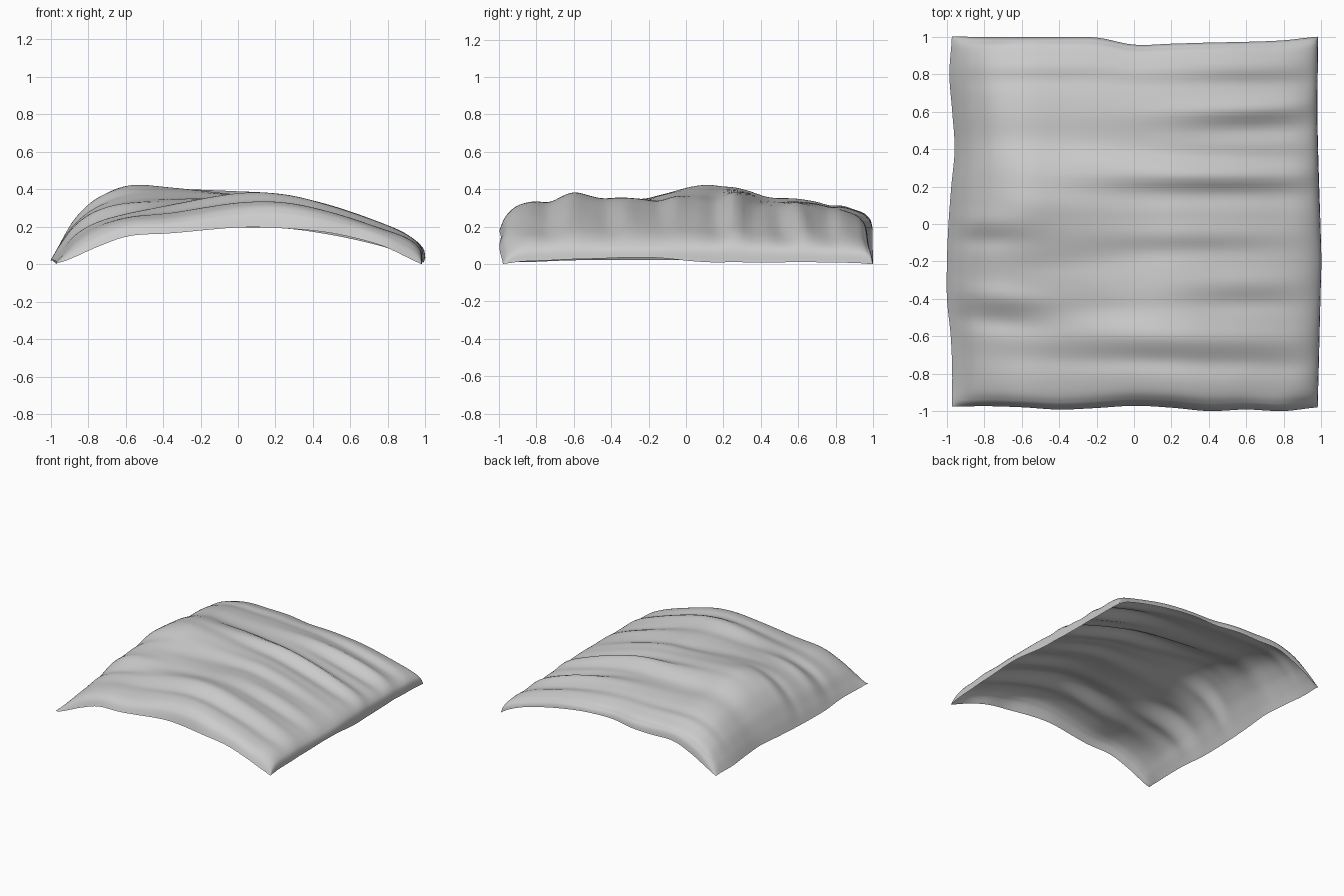
import bpy, math

# Column positions and arched cross-sections, from front hem to back hem
XS = [-1, -.95, -.87, -.75, -.58, -.35, 0, .25, .5, .75, .9, .975, .99]
SECTIONS = [
    (-1.0, [.015, .025, .055, .105, .16, .175, .205, .2, .175, .115, .05, .015, .01]),
    (-.96, [.02, .055, .105, .165, .22, .235, .28, .285, .245, .175, .11, .06, .015]),
    (-.86, [.02, .07, .14, .205, .255, .275, .33, .335, .285, .205, .15, .09, .025]),
    (-.58, [.03, .09, .175, .24, .285, .32, .37, .36, .30, .22, .16, .10, .035]),
    (-.2, [.03, .12, .225, .31, .36, .37, .36, .35, .295, .22, .16, .10, .045]),
    (.12, [.03, .13, .25, .355, .42, .41, .38, .355, .295, .215, .16, .10, .02]),
    (.6, [.03, .115, .22, .315, .358, .35, .34, .32, .27, .20, .145, .09, .02]),
    (.9, [.02, .10, .19, .26, .297, .298, .29, .275, .24, .18, .13, .08, .015]),
    (.98, [.015, .07, .135, .205, .255, .25, .245, .235, .205, .145, .10, .06, .01]),
    (1.0, [.01, .035, .075, .135, .195, .195, .205, .20, .165, .11, .06, .02, .01]),
]
# Folds: y centre, drift with x, x centre, x reach, height, half width
FOLDS = [
    (.26, 0, .4, .7, .038, .055), (.15, 0, .45, .55, -.018, .055),
    (.38, -.03, .3, .7, -.018, .06),
    (-.60, -.02, .3, .8, .022, .07), (-.74, -.02, .3, .8, -.02, .06),
    (-.46, -.1, -.72, .3, .02, .06), (-.60, -.1, -.75, .3, -.02, .06),
    (-.31, 0, .6, .35, .015, .06), (-.43, 0, .6, .35, -.013, .05),
    (.60, .03, .65, .45, .03, .05), (.48, .03, .65, .4, -.022, .05),
    (.86, 0, .6, .5, .012, .06), (.76, 0, .6, .5, -.014, .05),
    (.02, 0, -.85, .25, .015, .06), (-.09, 0, -.85, .25, -.015, .05),
    (-.05, 0, .35, .5, .010, .05), (-.15, 0, .3, .5, -.01, .05),
    (.46, 0, -.3, .7, -.02, .09),
    (.12, 0, -.5, .4, .01, .08), (.33, -.05, -.1, .3, .015, .04),
    (.84, 0, -.5, .5, .008, .05), (.77, 0, -.5, .5, -.008, .05),
    (-.2, .05, -.3, .4, -.008, .06), (-.45, 0, -.1, .4, -.01, .06),
]
# Wavy outline of the four hems, evenly spaced
FRONT = [-.975, -.972, -.978, -.99, -.982, -.97, -.98, -.998, -.99, -.998, -.978]
BACK = [1, .998, .997, .998, .995, .957, .962, .968, .972, .98, 1]
LEFT = [-.972, -.97, -.978, -.998, -.998, -.99, -.975, -.957, -.97, -.985, -.972]
RIGHT = [.98, .985, .99, .995, 1, .995, .988, .982, .978, .98, .982]


def spline(pts, t):
    """Catmull-Rom through evenly spaced values, t from 0 to 1."""
    n = len(pts) - 1
    f = min(max(t, 0), 1) * n
    i = min(int(f), n - 1)
    f -= i
    a, b, c, d = (pts[min(max(k, 0), n)] for k in range(i - 1, i + 3))
    return b + .5 * f * (c - a + f * (2 * a - 5 * b + 4 * c - d + f * (3 * (b - c) + d - a)))


def point(u, v):
    x = spline(XS, u)
    y = spline([s[0] for s in SECTIONS], v)
    z = spline([spline(s[1], u) for s in SECTIONS], v)
    # wrinkles fade out toward the hems
    fade = max(0, 1 - abs(x) ** 12) * max(0, 1 - abs(y) ** 10)
    for yc, drift, xc, reach, h, w in FOLDS:
        z += fade * h * math.exp(-((y - yc - drift * x) / w) ** 2 - ((x - xc) / reach) ** 2)
    # pull the borders onto the wavy hems
    s, t = (x + 1) / 2, (y + 1) / 2
    ye = spline(FRONT, s) + 1 if y < 0 else spline(BACK, s) - 1
    xe = spline(LEFT, t) + 1 if x < 0 else spline(RIGHT, t) - .99
    return (x + xe * abs(x) ** 4, y + ye * abs(y) ** 4, max(z, 0))


# Draped sheet
NU, NV = 108, 135
verts = [point(i / NU, j / NV) for j in range(NV + 1) for i in range(NU + 1)]
low = min(p[2] for p in verts)
verts = [(x, y, z - low) for x, y, z in verts]
R = NU + 1
faces = [(j * R + i, j * R + i + 1, (j + 1) * R + i + 1, (j + 1) * R + i)
         for j in range(NV) for i in range(NU)]
mesh = bpy.data.meshes.new("draped_cloth")
mesh.from_pydata(verts, [], faces)
mesh.shade_smooth()
cloth = bpy.data.objects.new("draped_cloth", mesh)
bpy.context.collection.objects.link(cloth)
